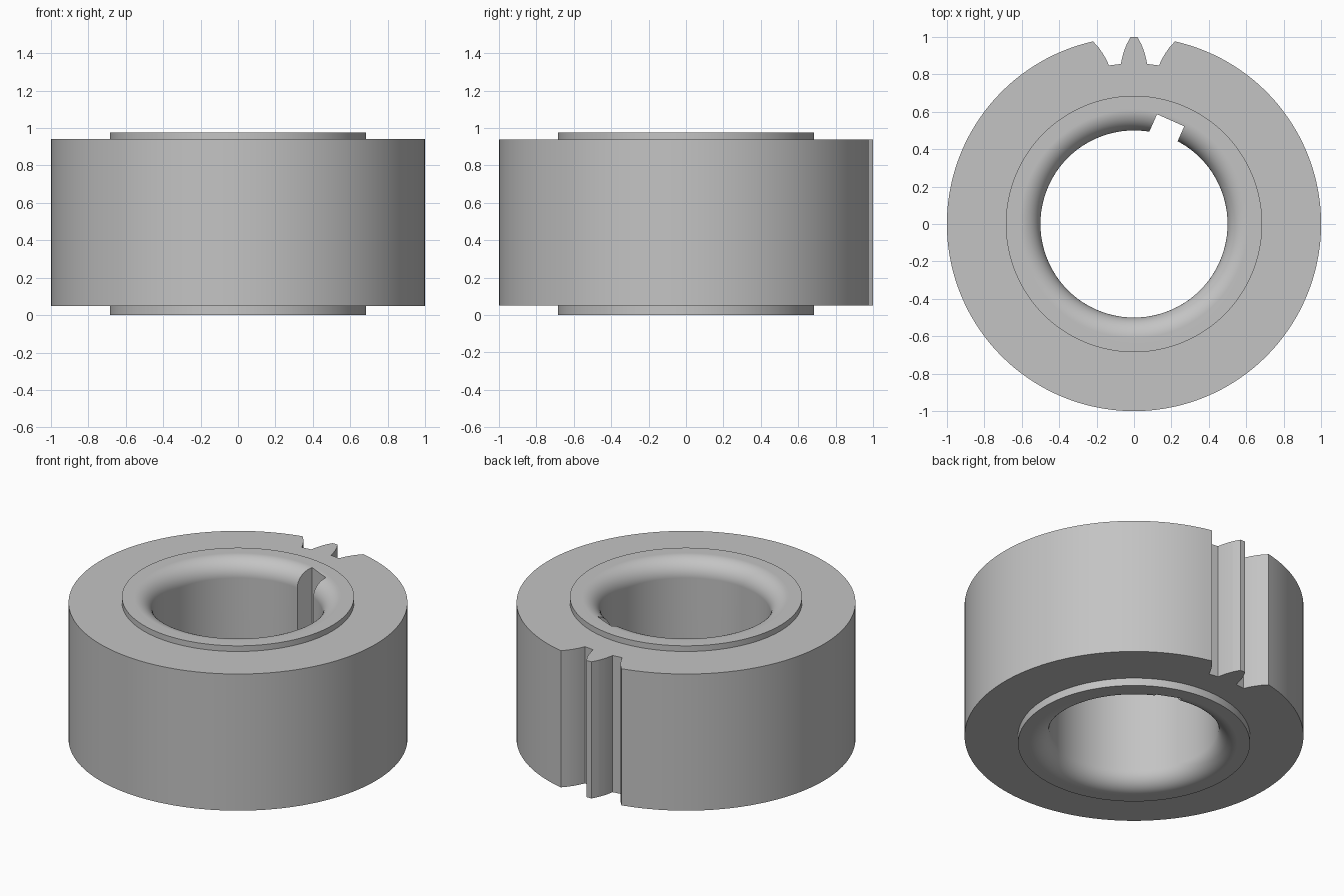
import bpy, bmesh
from math import sin, cos, pi, radians
from mathutils import Matrix, Vector

cube = bpy.data.objects.get("Cube")
if cube:
    bpy.data.objects.remove(cube, do_unlink=True)

SEGMENTS = 144
BOTTOM, TOP = 0.0, 0.977          # hub faces
RIM_LOW, RIM_HIGH = 0.05, 0.94    # rim faces
BORE, HUB, RIM = 0.5, 0.685, 1.0  # radii
FILLET = 0.11

steel = bpy.data.materials.new("plain_grey")
steel.use_nodes = True
GREY = (0.55, 0.55, 0.55, 1)
steel.diffuse_color = GREY
steel.node_tree.nodes["Principled BSDF"].inputs["Base Color"].default_value = GREY


def make_object(name, bm):
    bmesh.ops.recalc_face_normals(bm, faces=bm.faces)
    mesh = bpy.data.meshes.new(name)
    bm.to_mesh(mesh)
    bm.free()
    mesh.materials.append(steel)
    obj = bpy.data.objects.new(name, mesh)
    bpy.context.collection.objects.link(obj)
    return obj


def lathe(name, profile):
    """Revolve a closed (radius, z) profile about z."""
    bm = bmesh.new()
    rings = []
    for i in range(SEGMENTS):
        a = 2 * pi * i / SEGMENTS
        rings.append([bm.verts.new((r * cos(a), r * sin(a), z)) for r, z in profile])
    n = len(profile)
    for i, ring in enumerate(rings):
        nxt = rings[(i + 1) % SEGMENTS]
        for j in range(n):
            k = (j + 1) % n
            bm.faces.new((ring[j], nxt[j], nxt[k], ring[k]))
    return make_object(name, bm)


def prism(name, outline, angle):
    """Tall cutter from an outline, turned about z."""
    bm = bmesh.new()
    face = bm.faces.new([bm.verts.new((x, y, -0.2)) for x, y in outline])
    moved = bmesh.ops.extrude_face_region(bm, geom=[face])["geom"]
    verts = [v for v in moved if isinstance(v, bmesh.types.BMVert)]
    bmesh.ops.translate(bm, verts=verts, vec=Vector((0, 0, 1.5)))
    bmesh.ops.rotate(bm, verts=bm.verts, matrix=Matrix.Rotation(angle, 3, "Z"))
    obj = make_object(name, bm)
    obj.hide_render = True
    return obj


# Gear blank: rim, raised hub and bore with rounded mouths
arc = [i * pi / 2 / 12 for i in range(13)]
lower = [(BORE + FILLET * (1 - cos(a)), BOTTOM + FILLET * (1 - sin(a))) for a in arc]
upper = [(r, TOP - z) for r, z in reversed(lower)]
profile = lower + [(HUB, BOTTOM), (HUB, RIM_LOW), (RIM, RIM_LOW),
                   (RIM, RIM_HIGH), (HUB, RIM_HIGH), (HUB, TOP)] + upper
gear = lathe("gear_body", profile)

# Tooth gaps: curved flanks given as (half angle in degrees, radius)
flank = [(2.14, 0.858), (2.5, 0.878), (3.0, 0.903), (3.65, 0.93),
         (4.45, 0.96), (5.8, 1.0), (6.0, 1.1)]
half = [(r * sin(radians(a)), r * cos(radians(a))) for a, r in flank]
gap = half + [(-x, y) for x, y in reversed(half)]
cutters = [prism("tooth_gap_cutter", gap, radians(6.83 * side)) for side in (-1, 1)]

# Keyway: offset slot in the bore wall
slot = [(-0.126, 0.3), (0.033, 0.3), (0.033, 0.586), (-0.126, 0.586)]
cutters.append(prism("keyway_cutter", slot, radians(-24)))

bpy.context.view_layer.objects.active = gear
gear.select_set(True)
for cutter in cutters:
    mod = gear.modifiers.new("cut", "BOOLEAN")
    mod.operation = "DIFFERENCE"
    mod.solver = "EXACT"
    mod.object = cutter
    bpy.ops.object.modifier_apply(modifier=mod.name)
    bpy.data.objects.remove(cutter, do_unlink=True)

# Smooth walls with sharp edges, flat faces kept flat
bpy.ops.object.shade_smooth_by_angle(angle=radians(25))
weighted = gear.modifiers.new("weighted_normals", "WEIGHTED_NORMAL")
weighted.keep_sharp = True
